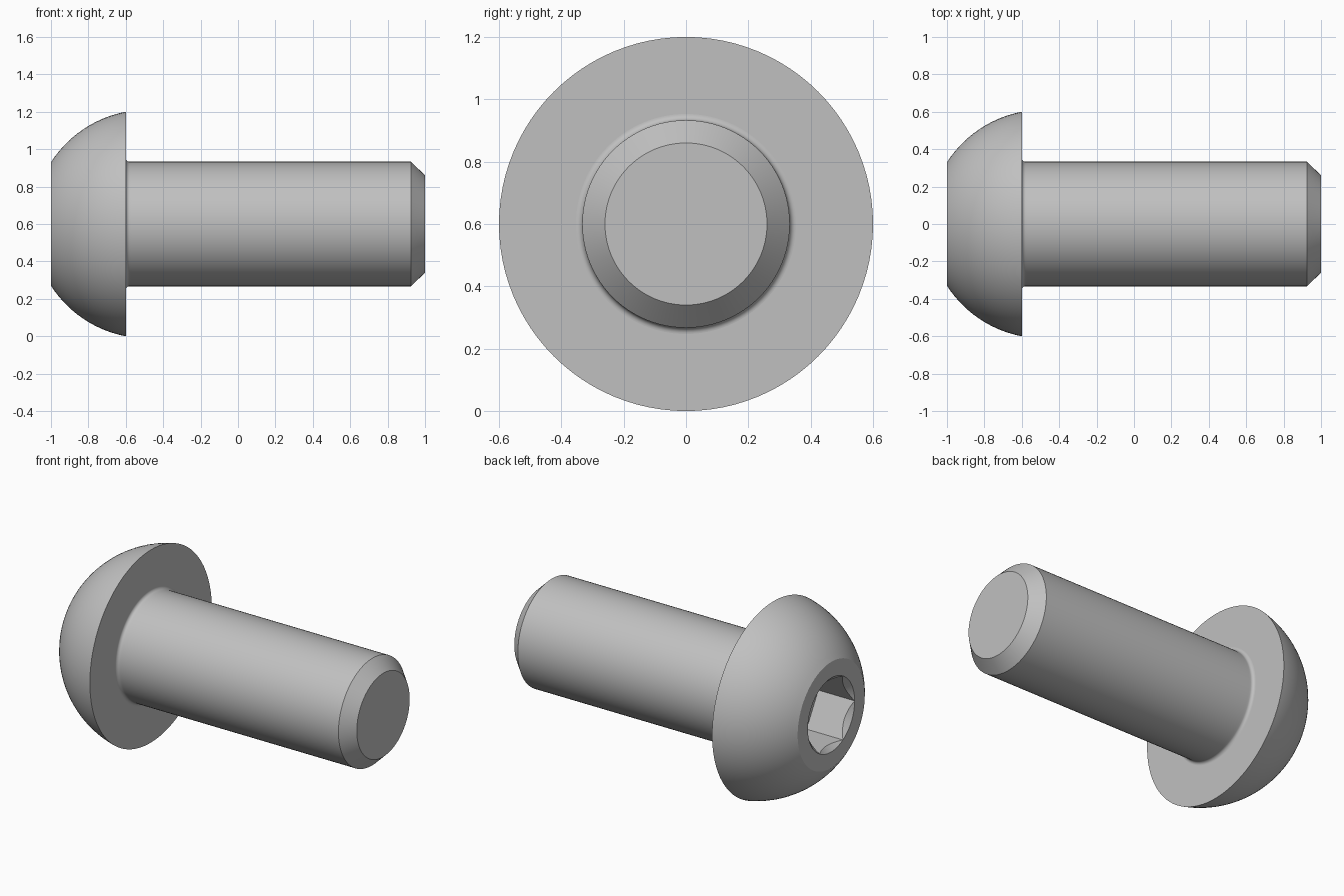
import bpy, bmesh
from math import sin, cos, pi, sqrt

cube = bpy.data.objects.get("Cube")
if cube:
    bpy.data.objects.remove(cube, do_unlink=True)

SEGS = 96
AXIS_Z = 0.6

steel = bpy.data.materials.new("grey steel")
steel.use_nodes = True
color = (0.53, 0.53, 0.53, 1)
steel.diffuse_color = color
steel.node_tree.nodes["Principled BSDF"].inputs["Base Color"].default_value = color


def circle(x, r):
    """Ring of (x, radius) pairs around the screw axis."""
    return [(x, r)] * SEGS


def loft(name, rings):
    """Bridge rings along the x axis and cap both ends."""
    bm = bmesh.new()
    loops = []
    for ring in rings:
        loop = []
        for i, (x, r) in enumerate(ring):
            a = 2 * pi * i / SEGS
            loop.append(bm.verts.new((x, r * cos(a), AXIS_Z + r * sin(a))))
        loops.append(loop)
    for a, b in zip(loops, loops[1:]):
        for i in range(SEGS):
            j = (i + 1) % SEGS
            bm.faces.new((a[i], a[j], b[j], b[i]))
    bm.faces.new(loops[0])
    bm.faces.new(loops[-1])
    bmesh.ops.remove_doubles(bm, verts=bm.verts, dist=1e-5)
    bmesh.ops.recalc_face_normals(bm, faces=bm.faces)
    mesh = bpy.data.meshes.new(name)
    bm.to_mesh(mesh)
    bm.free()
    mesh.materials.append(steel)
    obj = bpy.data.objects.new(name, mesh)
    bpy.context.collection.objects.link(obj)
    bpy.ops.object.select_all(action='DESELECT')
    obj.select_set(True)
    bpy.context.view_layer.objects.active = obj
    bpy.ops.object.shade_smooth_by_angle(angle=pi / 6)
    return obj


# Hex socket: flat floor, six walls, conical lead-in that scallops the walls
socket_r = 0.23
floor_x = -0.75
sixth = SEGS // 6
hexagon = [socket_r * cos(pi / 6) / cos(2 * pi * (i % sixth) / SEGS - pi / 6)
           for i in range(SEGS)]
rings = [
    [(floor_x, r) for r in hexagon],
    [(-1 + socket_r - r, r) for r in hexagon],
    circle(-1, socket_r),
]

# Domed head: spherical arc from the flat front face to the rim
face_r, rim_r, rim_x = 0.33, 0.6, -0.6
centre = (rim_r**2 + rim_x**2 - face_r**2 - 1) / (2 * (rim_x + 1))
dome_r = sqrt((rim_x - centre)**2 + rim_r**2)
steps = 20
for i in range(steps + 1):
    x = -1 + (rim_x + 1) * i / steps
    rings.append(circle(x, sqrt(dome_r**2 - (x - centre)**2)))
loft("button_head", rings)

# Shank: neck fillet, straight cylinder and chamfered tip
shank_r, fillet = 0.333, 0.02
rings = [circle(rim_x - 0.02, shank_r + fillet)]
for i in range(9):
    t = pi / 2 * i / 8
    rings.append(circle(rim_x + fillet * (1 - cos(t)),
                        shank_r + fillet * (1 - sin(t))))
rings += [circle(-0.57, shank_r), circle(0.925, shank_r), circle(1, 0.26)]
loft("shank", rings)
